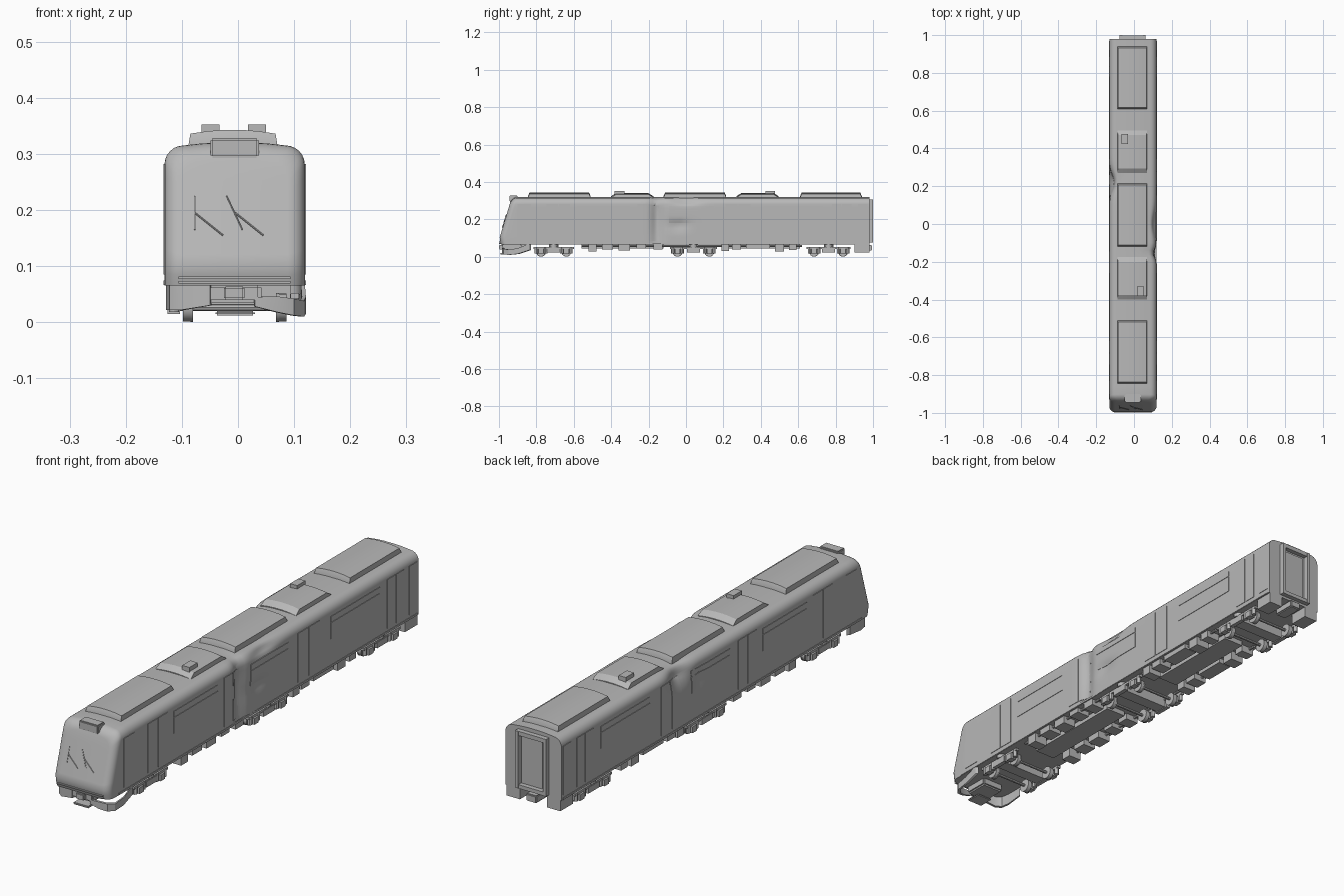
import bpy, bmesh, math
from mathutils import Vector, Matrix

if "Cube" in bpy.data.objects:
    bpy.data.objects.remove(bpy.data.objects["Cube"])

CX, W = -0.006, 0.125          # body centre line and half width

paint = bpy.data.materials.new("plain_grey")
paint.use_nodes = True
GREY = (0.48, 0.48, 0.48, 1)
paint.diffuse_color = GREY
paint.node_tree.nodes["Principled BSDF"].inputs["Base Color"].default_value = GREY

# crash dents: side, y, z, spread in y, spread in z, depth
DENTS = [(1, -0.155, 0.2, 0.03, 0.2, 0.02), (1, -0.04, 0.17, 0.05, 0.025, 0.012),
         (1, 0.0, 0.3, 0.07, 0.02, 0.014), (-1, 0.22, 0.29, 0.06, 0.05, 0.026),
         (-1, 0.1, 0.22, 0.03, 0.04, 0.01)]


def dent(bm):
    for v in bm.verts:
        x, y, z = v.co
        for side, dy, dz, sy, sz, depth in DENTS:
            reach = max(0, side * (x - CX) / W) ** 2
            g = math.exp(-((y - dy) / sy) ** 2 - ((z - dz) / sz) ** 2)
            v.co.x -= side * depth * g * reach
            if z > 0.28:
                v.co.z -= 0.5 * depth * g * reach


def finish(bm, name, angle=30):
    bmesh.ops.recalc_face_normals(bm, faces=bm.faces)
    mesh = bpy.data.meshes.new(name)
    bm.to_mesh(mesh)
    bm.free()
    mesh.materials.append(paint)
    ob = bpy.data.objects.new(name, mesh)
    bpy.context.collection.objects.link(ob)
    bpy.ops.object.select_all(action="DESELECT")
    ob.select_set(True)
    bpy.context.view_layer.objects.active = ob
    bpy.ops.object.shade_smooth_by_angle(angle=math.radians(angle))
    return ob


def loft(rings, name, dented=False):
    """Skin mirrored rings of points and close both ends with strips."""
    bm = bmesh.new()
    vs = [[bm.verts.new(p) for p in r] for r in rings]
    n = len(vs[0])
    for a, b in zip(vs, vs[1:]):
        for i in range(n):
            j = (i + 1) % n
            bm.faces.new((a[i], a[j], b[j], b[i]))
    for r in (vs[0], vs[-1]):
        for i in range(n // 2 - 1):
            bm.faces.new((r[i], r[i + 1], r[n - 2 - i], r[n - 1 - i]))
    if dented:
        dent(bm)
    return finish(bm, name)


def add_box(bm, x, y, z, cut=0):
    """Box between x, y and z ranges."""
    lo, hi = Vector((x[0], y[0], z[0])), Vector((x[1], y[1], z[1]))
    m = Matrix.Translation((lo + hi) / 2) @ Matrix.Diagonal((*(hi - lo), 1))
    made = bmesh.ops.create_cube(bm, size=1, matrix=m)["verts"]
    if cut:
        edges = {e for v in made for e in v.link_edges}
        bmesh.ops.subdivide_edges(bm, edges=list(edges), cuts=cut, use_grid_fill=True)


def box(name, x, y, z, bevel=0):
    bm = bmesh.new()
    add_box(bm, x, y, z)
    if bevel:
        bmesh.ops.bevel(bm, geom=bm.edges[:], offset=bevel, segments=2, affect="EDGES")
    return finish(bm, name)


def add_rod(bm, a, b, r, sides=8):
    a, b = Vector(a), Vector(b)
    m = Matrix.Translation((a + b) / 2) @ (b - a).to_track_quat("Z", "Y").to_matrix().to_4x4()
    bmesh.ops.create_cone(bm, cap_ends=True, segments=sides, radius1=r, radius2=r,
                          depth=(b - a).length, matrix=m)


# body shell with a raked, rounded nose
def section(d):
    w, top, r = W - d, 0.321 - d, 0.034
    half = [(w, 0.065 + (top - r - 0.071) * i / 10) for i in range(11)]
    half += [(w - r + r * math.cos(a), top - r - 0.006 + r * math.sin(a))
             for a in (math.pi / 12 * k for k in range(1, 7))]
    half += [((w - r) * k, top - 0.006 * k * k) for k in (0.66, 0.33)]
    return half + [(-x, z) for x, z in reversed(half)]


def nose(z):
    return -0.997 + 0.3 * max(z - 0.1, 0) + 0.25 * max(0.1 - z, 0)


rings = []
for k in range(7):
    a = math.pi / 12 * k
    d = 0.03 * (1 - math.sin(a))
    rings.append([(CX + x, nose(z) + 0.03 * (1 - math.cos(a)), z) for x, z in section(d)])
for k in range(93):
    rings.append([(CX + x, -0.86 + 0.02 * k, z) for x, z in section(0)])
loft(rings, "body_shell", True)

# side doors and windows
DOORS = [(-0.9, -0.83), (-0.745, -0.685), (-0.68, -0.62), (-0.26, -0.205), (-0.2, -0.145),
         (0.21, 0.275), (0.28, 0.345), (0.78, 0.83), (0.835, 0.885), (0.92, 0.97)]
WINDOWS = [(-0.58, -0.3), (-0.09, 0.15), (0.42, 0.73)]
for side, word in ((1, "left"), (-1, "right")):
    xs = (CX + side * (W - 0.003), CX + side * (W + 0.002))
    for spans, z, kind in ((DOORS, (0.085, 0.282), "doors"), (WINDOWS, (0.18, 0.245), "windows"),
                           (WINDOWS, (0.248, 0.27), "top_lights")):
        bm = bmesh.new()
        for y in spans:
            add_box(bm, xs, y, z, 7)
        dent(bm)
        finish(bm, f"{word}_{kind}")
    bm = bmesh.new()
    add_box(bm, xs, (-0.93, 0.97), (0.066, 0.074), 20)
    dent(bm)
    finish(bm, f"{word}_sill")


# roof pods: arched housings with sloping ends
def pod(name, y0, y1, top, slope):
    def ring(y, s, t):
        pts = [(0.079 * s * k, t - 0.007 * k * k) for k in (1, 0.6, 0.2, -0.2, -0.6, -1)]
        pts = [(0.079, 0.312)] + pts + [(-0.079, 0.312)]
        return [(CX - 0.003 + x, y, z) for x, z in pts]
    loft([ring(y0, 1, 0.324), ring(y0 + slope, 0.96, top),
          ring(y1 - slope, 0.96, top), ring(y1, 1, 0.324)], name)


for i, (y0, y1) in enumerate([(-0.845, -0.51), (-0.12, 0.215), (0.61, 0.94)]):
    pod(f"long_roof_pod_{i}", y0, y1, 0.343, 0.008)
for i, (y0, y1, x, y) in enumerate([(-0.4, -0.175, 0.034, -0.355), (0.27, 0.495, -0.049, 0.45)]):
    pod(f"short_roof_pod_{i}", y0, y1, 0.34, 0.025)
    box(f"roof_vent_{i}", (x - 0.016, x + 0.016), (y - 0.026, y + 0.026), (0.33, 0.352))

# destination box, nose trim and wipers
box("destination_box", (-0.049, 0.037), (-0.944, -0.9), (0.293, 0.328), 0.004)
for i, z in enumerate((0.069, 0.077)):
    box(f"nose_strip_{i}", (CX - 0.1, CX + 0.1), (-0.999, -0.96), (z, z + 0.004))
bm = bmesh.new()
for x0, z0, x1, z1 in [(-0.077, 0.195, -0.027, 0.155), (-0.077, 0.225, -0.077, 0.165),
                       (-0.005, 0.195, 0.045, 0.155), (-0.02, 0.225, 0.008, 0.165)]:
    add_rod(bm, (x0, nose(z0) - 0.002, z0), (x1, nose(z1) - 0.002, z1), 0.0015, 6)
finish(bm, "wipers")


# front skirt: whole on the right, bent down and outwards on the left
def skirt(name, pts):
    bm = bmesh.new()
    rows = [[bm.verts.new((x + ox, y + oy, z)) for z in (lo, hi) for ox, oy in ((0, 0), (-x * .06, .01))]
            for x, y, lo, hi in pts]
    for a, b in zip(rows, rows[1:]):
        for i, j in ((0, 1), (1, 3), (3, 2), (2, 0)):
            bm.faces.new((a[i], a[j], b[j], b[i]))
    for r in (rows[0], rows[-1]):
        bm.faces.new((r[0], r[1], r[3], r[2]))
    finish(bm, name)


skirt("front_skirt", [(-0.05, -0.985, 0.03, 0.07), (-0.1, -0.98, 0.022, 0.07),
                      (-0.122, -0.965, 0.022, 0.07), (-0.128, -0.93, 0.022, 0.07),
                      (-0.128, -0.86, 0.03, 0.07)])
skirt("bent_skirt", [(0.03, -0.985, 0.028, 0.045), (0.07, -0.985, 0.018, 0.046),
                     (0.1, -0.975, 0.012, 0.042), (0.118, -0.95, 0.01, 0.038),
                     (0.121, -0.9, 0.015, 0.045), (0.119, -0.84, 0.035, 0.07)])
box("coupler_mount", (-0.055, 0.042), (-0.985, -0.88), (0.034, 0.068), 0.006)
box("front_coupler", (-0.025, 0.012), (-0.999, -0.95), (0.04, 0.064), 0.003)
box("coupler_step", (-0.04, 0.03), (-0.995, -0.93), (0.012, 0.02), 0.003)

# rear gangway with a recessed door
bm = bmesh.new()
for x in ((-0.076, -0.062), (0.048, 0.062)):
    add_box(bm, x, (0.975, 1), (0.075, 0.305))
for z in ((0.075, 0.09), (0.288, 0.305)):
    add_box(bm, (-0.063, 0.05), (0.975, 0.999), z)
add_box(bm, (-0.05, 0.037), (0.975, 0.984), (0.095, 0.28))
finish(bm, "gangway")
box("rear_coupler", (-0.03, 0.018), (0.9, 0.995), (0.032, 0.062), 0.004)
for s in (-1, 1):
    box("rear_buffer_box", (CX + s * 0.09 - 0.03, CX + s * 0.09 + 0.03), (0.9, 0.98), (0.022, 0.07))

# underframe equipment
for y0, y1 in ((-0.56, -0.12), (0.2, 0.61)):
    box("underfloor_duct", (CX - 0.045, CX + 0.045), (y0, y1), (0.045, 0.068))
bm = bmesh.new()
for y, half, low in [(-0.5, 0.022, 0.027), (-0.42, 0.03, 0.04), (-0.33, 0.03, 0.034),
                     (-0.24, 0.025, 0.045), (-0.15, 0.025, 0.04), (0.21, 0.02, 0.03),
                     (0.27, 0.025, 0.04), (0.385, 0.065, 0.045), (0.5, 0.025, 0.028), (0.57, 0.02, 0.036)]:
    for s in (-1, 1):
        add_box(bm, (CX + s * 0.06, CX + s * 0.118), (y - half, y + half), (low, 0.068))
for s in (-1, 1):
    add_rod(bm, (CX + s * 0.1, -0.56, 0.058), (CX + s * 0.1, 0.62, 0.058), 0.005)
finish(bm, "equipment_boxes")


# bogies: wheels, axles, side frames, axle boxes and springs
def bogie(name, y0, y1):
    bm, mid = bmesh.new(), (y0 + y1) / 2
    for y in (y0, y1):
        add_rod(bm, (CX - 0.1, y, 0.026), (CX + 0.1, y, 0.026), 0.006)
        for s in (-1, 1):
            add_rod(bm, (CX + s * 0.078, y, 0.026), (CX + s * 0.092, y, 0.026), 0.025, 24)
            add_rod(bm, (CX + s * 0.074, y, 0.026), (CX + s * 0.079, y, 0.026), 0.026, 24)
            add_box(bm, (CX + s * 0.097, CX + s * 0.12), (y - 0.014, y + 0.014), (0.015, 0.04))
            for o in (-0.025, 0.025):
                add_rod(bm, (CX + s * 0.108, y + o, 0.018), (CX + s * 0.108, y + o, 0.05), 0.009, 12)
    for s in (-1, 1):
        add_box(bm, (CX + s * 0.1, CX + s * 0.115), (y0 - 0.04, y1 + 0.04), (0.042, 0.052))
        add_box(bm, (CX + s * 0.1, CX + s * 0.117), (mid - 0.035, mid + 0.035), (0.022, 0.046))
        add_rod(bm, (CX + s * 0.1, mid, 0.05), (CX + s * 0.1, mid, 0.068), 0.02, 16)
    add_box(bm, (CX - 0.1, CX + 0.1), (mid - 0.025, mid + 0.025), (0.025, 0.066))
    finish(bm, name)


bogie("front_bogie", -0.775, -0.64)
bogie("middle_bogie", -0.045, 0.125)
bogie("rear_bogie", 0.685, 0.84)
